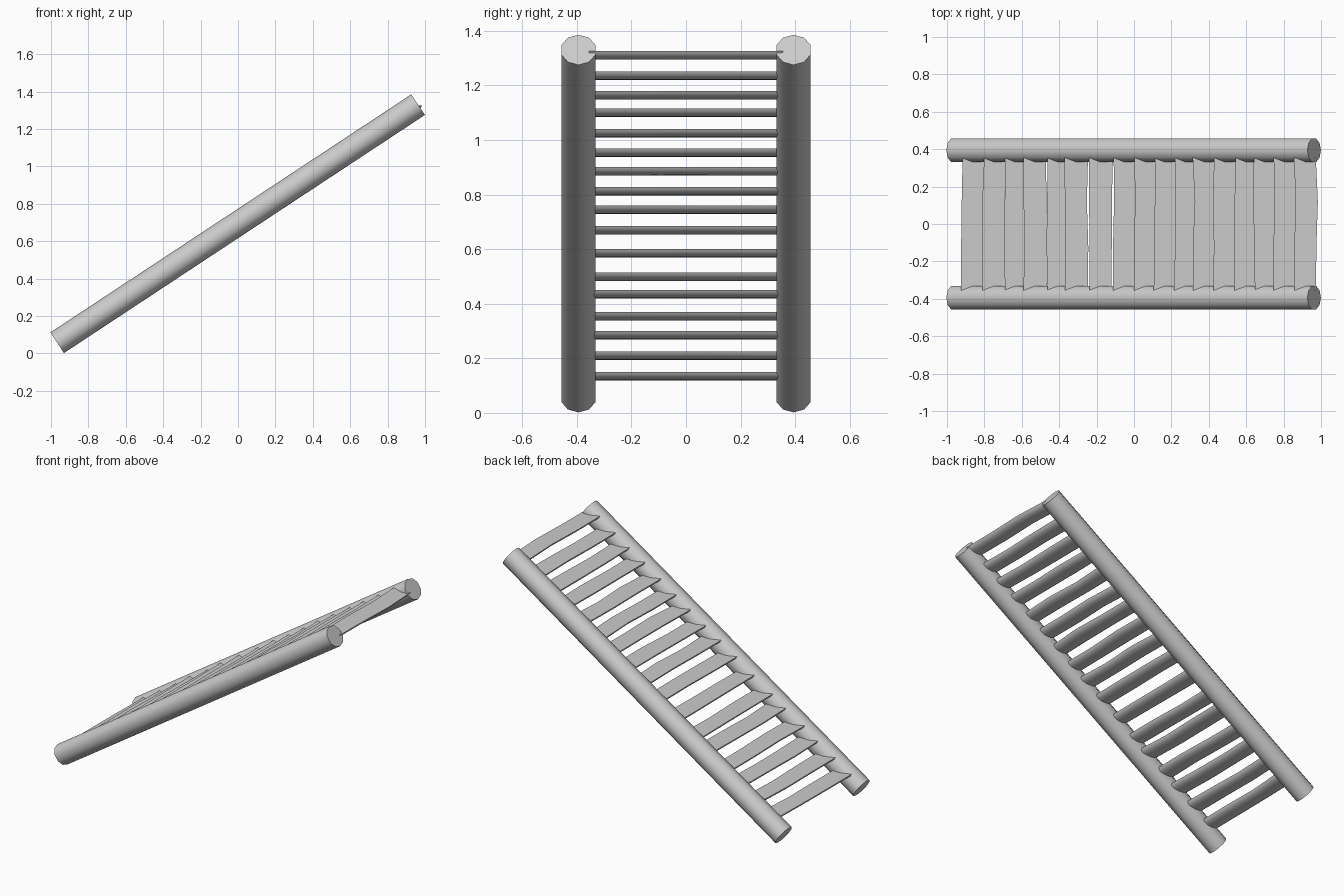
import bpy, bmesh, math, random
from mathutils import Vector, Matrix

cube = bpy.data.objects.get("Cube")
if cube:
    bpy.data.objects.remove(cube, do_unlink=True)
random.seed(4)

grey = bpy.data.materials.new("plain_grey")
grey.use_nodes = True
colour = (0.6, 0.6, 0.6, 1)
grey.diffuse_color = colour
grey.node_tree.nodes["Principled BSDF"].inputs["Base Color"].default_value = colour


def finish(name, bm, angle):
    bmesh.ops.recalc_face_normals(bm, faces=bm.faces)
    mesh = bpy.data.meshes.new(name)
    bm.to_mesh(mesh)
    bm.free()
    mesh.materials.append(grey)
    obj = bpy.data.objects.new(name, mesh)
    bpy.context.collection.objects.link(obj)
    bpy.ops.object.select_all(action='DESELECT')
    obj.select_set(True)
    bpy.context.view_layer.objects.active = obj
    bpy.ops.object.shade_smooth_by_angle(angle=math.radians(angle))
    return obj


# Sloping round side rails
low, high = Vector((-0.967, 0, 0.057)), Vector((0.963, 0, 1.33))
axis = high - low
for side, name in ((1, "left_rail"), (-1, "right_rail")):
    bm = bmesh.new()
    centre = (low + high) / 2 + Vector((0, side * 0.394, 0))
    bmesh.ops.create_cone(bm, cap_ends=True, segments=10, radius1=0.066, radius2=0.066,
                          depth=axis.length,
                          matrix=Matrix.Translation(centre) @ axis.to_track_quat('Z', 'Y').to_matrix().to_4x4())
    finish(name, bm, 45)


# Treads: split logs, flat on top and rounded underneath, slightly uneven
def tread(name, x, z):
    bm = bmesh.new()
    rings = []
    steps = 8
    for y in (-0.355, -0.12, 0.12, 0.355):
        width = 0.122 + random.uniform(-0.007, 0.007)
        shift = random.uniform(-0.006, 0.006)
        ring = []
        for i in range(steps + 1):
            a = math.pi * i / steps
            ring.append(bm.verts.new((x + shift + width / 2 * (1 - math.cos(a)), y,
                                      z + 0.015 - 0.031 * math.sin(a))))
        rings.append(ring)
    n = steps + 1
    for r, s in zip(rings, rings[1:]):
        for i in range(n):
            j = (i + 1) % n
            bm.faces.new((r[i], r[j], s[j], s[i]))
    bm.faces.new(rings[0])
    bm.faces.new(rings[-1])
    finish(name, bm, 40)


heights = (0.135, 0.21, 0.285, 0.355, 0.435, 0.5, 0.585, 0.67, 0.745,
           0.812, 0.885, 0.953, 1.025, 1.1, 1.165, 1.235, 1.31)
for k, z in enumerate(heights):
    tread(f"tread_{k + 1}", -0.92 + (z - 0.135) / 0.66, z)
